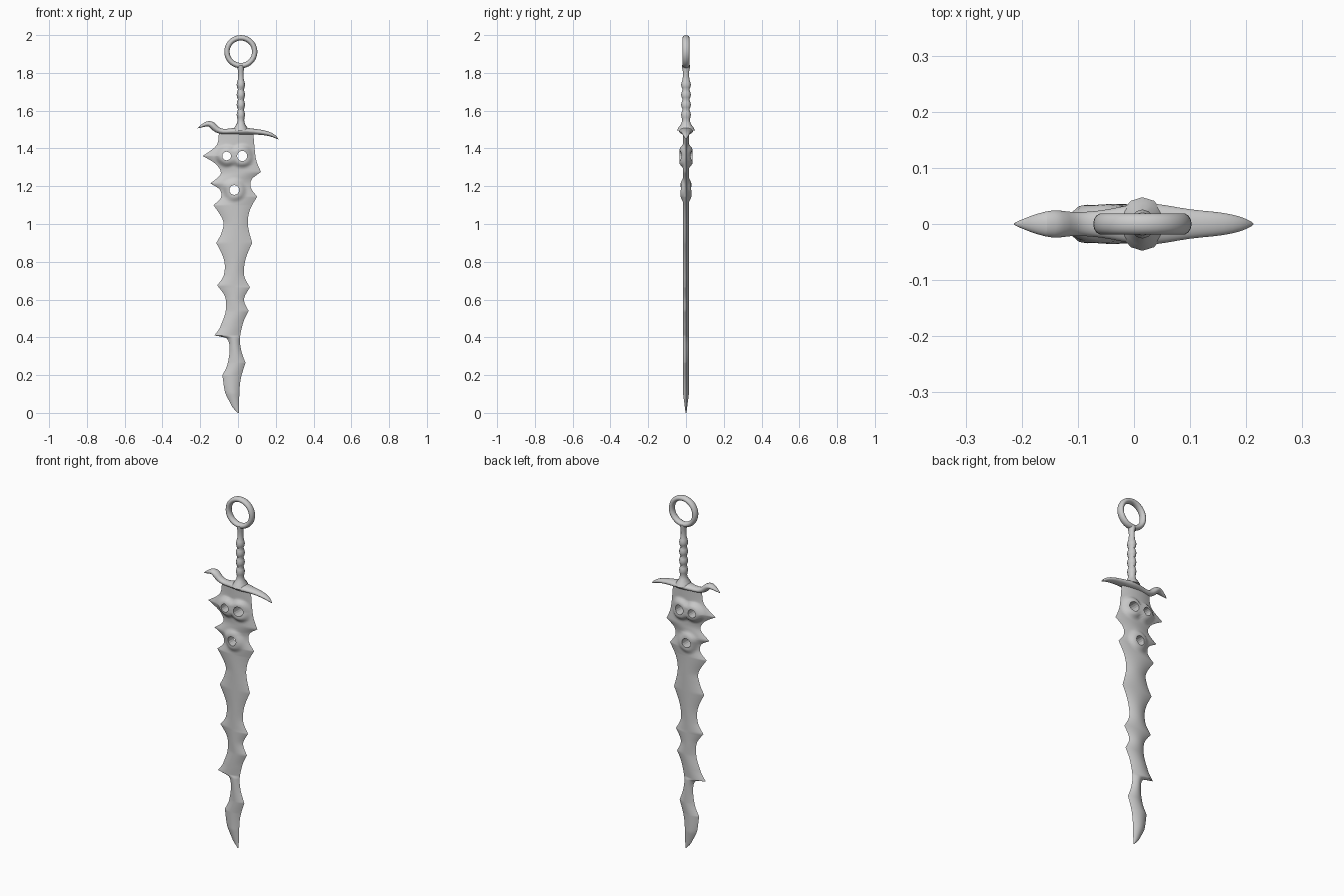
import bpy, math
from mathutils import Vector

if "Cube" in bpy.data.objects:
    bpy.data.objects.remove(bpy.data.objects["Cube"])

CX = 0.015  # axis of handle and ring


def loft(name, rings):
    """Skin a list of equal-length closed rings and cap both ends."""
    n = len(rings[0])
    verts = [v for r in rings for v in r]
    faces = [(i * n + j, i * n + (j + 1) % n, (i + 1) * n + (j + 1) % n, (i + 1) * n + j)
             for i in range(len(rings) - 1) for j in range(n)]
    faces += [tuple(range(n))[::-1], tuple(range(len(verts) - n, len(verts)))]
    me = bpy.data.meshes.new(name)
    me.from_pydata(verts, [], faces)
    ob = bpy.data.objects.new(name, me)
    bpy.context.collection.objects.link(ob)
    bpy.context.view_layer.objects.active = ob
    bpy.ops.object.select_all(action='DESELECT')
    ob.select_set(True)
    bpy.ops.object.mode_set(mode='EDIT')
    bpy.ops.mesh.select_all(action='SELECT')
    bpy.ops.mesh.normals_make_consistent(inside=False)
    bpy.ops.object.mode_set(mode='OBJECT')
    bpy.ops.object.shade_smooth_by_angle(angle=math.radians(40))
    return ob


def edge_at(pts, z, side):
    """Smooth edge curve x(z) that stays pointed at its outward tips."""
    def slope(a, b):
        return (pts[b][1] - pts[a][1]) / (pts[b][0] - pts[a][0])

    def tangent(i, seg):
        if i in (0, len(pts) - 1):
            return slope(seg, seg + 1)
        tip = all(side * (pts[i][1] - pts[k][1]) > 0 for k in (i - 1, i + 1))
        return slope(seg, seg + 1) * 1.2 if tip else slope(i - 1, i + 1) * 0.8
    k = max(i for i in range(len(pts) - 1) if pts[i][0] <= z or i == 0)
    (z0, x0), (z1, x1) = pts[k], pts[k + 1]
    h = z1 - z0
    t = (z - z0) / h
    return ((2*t**3 - 3*t**2 + 1) * x0 + (t**3 - 2*t**2 + t) * h * tangent(k, k)
            + (3*t**2 - 2*t**3) * x1 + (t**3 - t**2) * h * tangent(k + 1, k))


# Jagged blade: left and right edges as (z, x)
left = [(0, -.003), (.04, -.035), (.115, -.07), (.20, -.083), (.26, -.055), (.335, -.045),
        (.395, -.06), (.41, -.125), (.46, -.092), (.54, -.065), (.61, -.067), (.675, -.11),
        (.73, -.075), (.80, -.072), (.90, -.115), (.96, -.085), (1.01, -.077), (1.10, -.13),
        (1.14, -.09), (1.18, -.095), (1.215, -.147), (1.265, -.092), (1.31, -.11),
        (1.36, -.187), (1.42, -.112), (1.49, -.10)]
right = [(0, .004), (.07, .006), (.165, .012), (.265, .04), (.335, .016), (.39, .01),
         (.47, .025), (.54, .056), (.60, .032), (.665, .063), (.73, .032), (.80, .037),
         (.90, .075), (1.0, .052), (1.065, .06), (1.145, .102), (1.195, .067), (1.235, .072),
         (1.275, .122), (1.35, .094), (1.49, .08)]
# Holes: x, z, radius, height of raised rim
holes = [(-.06, 1.36, .023, .02), (.022, 1.36, .027, .02), (-.02, 1.18, .026, .013)]


def rim(x, z):
    best = 0
    for hx, hz, r, a in holes:
        t = min(1, max(0, (r + .042 - math.hypot(x - hx, z - hz)) / .032))
        best = max(best, a * t * t * (3 - 2 * t))
    return best


zs = sorted({round(i * .0075, 4) for i in range(199)} | {p[0] for p in left + right})
rings = []
for z in zs:
    l, r = edge_at(left, z, -1), edge_at(right, z, 1)
    ring = []
    for j in range(48):
        a = math.tau * j / 48
        s = math.cos(a)
        x = (l + r) / 2 + s * (r - l) / 2
        body = .0155 * min(1, .15 + z / .12) * (1 - s * s)
        y = math.copysign(body + rim(x, z) * (1 - s ** 4), math.sin(a))
        ring.append((x, 0 if j in (0, 24) else y, z))
    rings.append(ring)
blade = loft("blade", rings)

# Punch the three holes through the blade
for hx, hz, r, _ in holes:
    bpy.ops.mesh.primitive_cylinder_add(vertices=16, radius=r, depth=.3, location=(hx, 0, hz),
                                        rotation=(math.pi / 2, 0, 0))
    cutter = bpy.context.object
    cutter.name = "hole_cutter"
    m = blade.modifiers.new("hole", 'BOOLEAN')
    m.operation, m.object, m.solver = 'DIFFERENCE', cutter, 'EXACT'
    bpy.context.view_layer.objects.active = blade
    bpy.ops.object.modifier_apply(modifier=m.name)
    bpy.data.objects.remove(cutter)

# Crossguard: path stations x, z, half height, half depth
path = [(-.216, 1.506, .001, .001), (-.185, 1.523, .010, .015), (-.155, 1.535, .016, .024),
        (-.135, 1.523, .020, .026), (-.112, 1.497, .017, .021), (-.08, 1.488, .014, .022),
        (-.04, 1.491, .015, .027), (CX, 1.493, .022, .041), (.06, 1.491, .016, .034),
        (.10, 1.488, .015, .026), (.14, 1.483, .013, .023), (.175, 1.474, .011, .018),
        (.20, 1.461, .007, .010), (.214, 1.448, .001, .001)]
rings = []
for i, (x, z, h, d) in enumerate(path):
    a, b = path[max(i - 1, 0)], path[min(i + 1, len(path) - 1)]
    nrm = Vector((a[1] - b[1], 0, b[0] - a[0])).normalized()
    rings.append([Vector((x, 0, z)) + nrm * h * math.sin(t) + Vector((0, d * math.cos(t), 0))
                  for t in (math.tau * j / 16 for j in range(16))])
guard = loft("crossguard", rings)
sub = guard.modifiers.new("smooth", 'SUBSURF')
sub.levels = sub.render_levels = 1

# Grip: flared base, wavy finger ridges, slim neck; profile z, radius
profile = [(1.495, .045), (1.513, .036), (1.53, .024), (1.55, .019)]
for i in range(4):
    z = 1.565 + i * .053
    profile += [(z, .022), (z + .014, .0245), (z + .028, .021), (z + .041, .017)]
profile += [(1.785, .0155), (1.81, .016), (1.825, .019), (1.84, .02), (1.848, .012)]
loft("grip", [[(CX + .92 * r * math.cos(t), 1.06 * r * math.sin(t), z)
               for t in (math.tau * j / 12 for j in range(12))] for z, r in profile])

# Ring pommel
bpy.ops.mesh.primitive_torus_add(major_segments=40, minor_segments=14, major_radius=.0735,
                                 minor_radius=.0142, location=(CX, 0, 1.912),
                                 rotation=(math.pi / 2, 0, 0))
pommel = bpy.context.object
pommel.name = "ring_pommel"
pommel.scale = (1, 1, 1.32)
bpy.ops.object.shade_smooth_by_angle(angle=math.radians(60))
